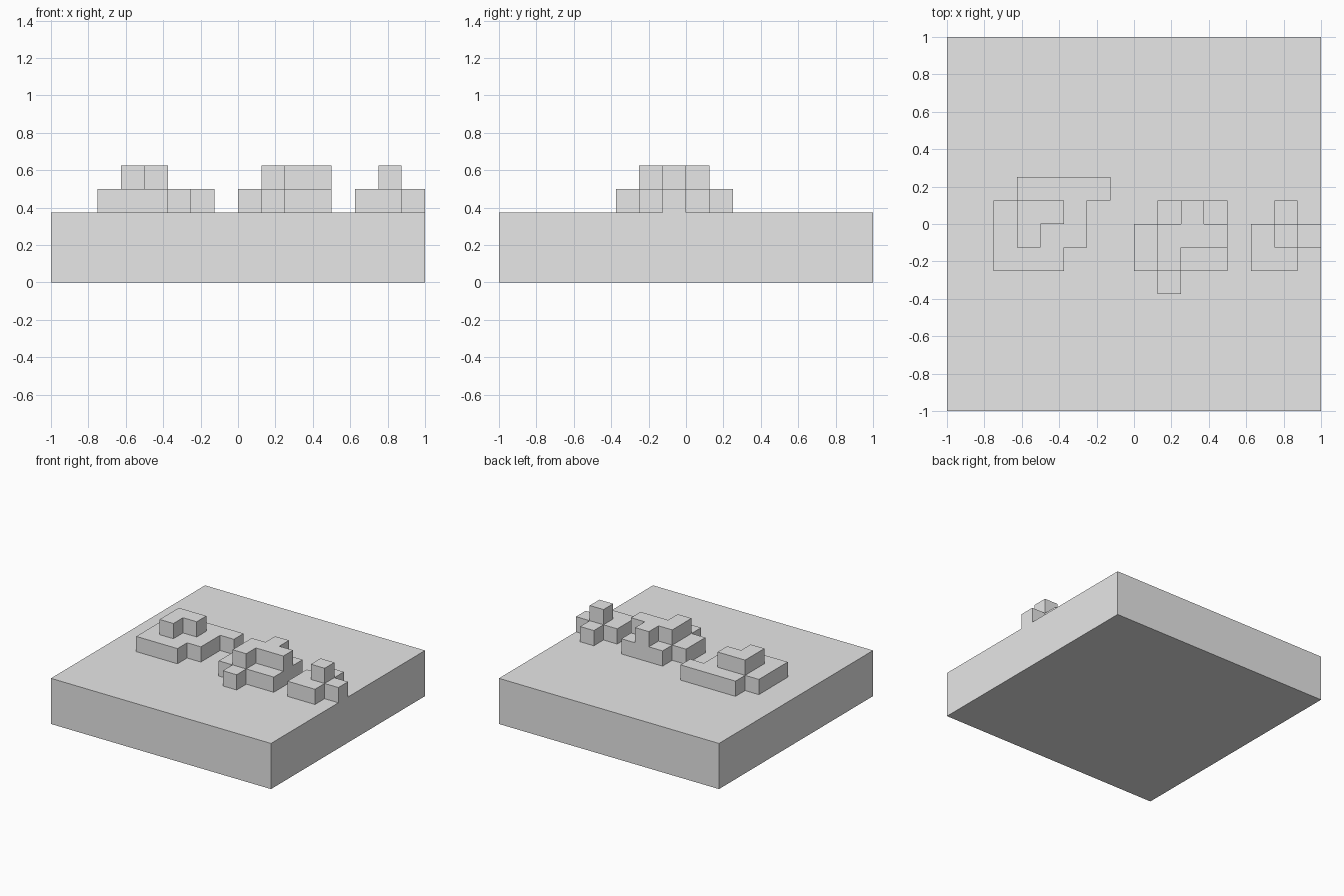
import bpy
import bmesh

cube = bpy.data.objects.get("Cube")
if cube:
    bpy.data.objects.remove(cube, do_unlink=True)

CELL = 0.125      # size of one block
GROUND = 3        # slab height in blocks

# One plain grey for everything
grey = bpy.data.materials.new("plain_grey")
grey.use_nodes = True
colour = (0.8, 0.8, 0.8, 1.0)
grey.diffuse_color = colour
grey.node_tree.nodes["Principled BSDF"].inputs["Base Color"].default_value = colour


def extrude_outline(bm, outline, bottom, height, closed):
    """Raise a counter-clockwise outline (in blocks) into a flat-topped prism."""
    low = [bm.verts.new((x * CELL, y * CELL, bottom * CELL)) for x, y in outline]
    high = [bm.verts.new((x * CELL, y * CELL, (bottom + height) * CELL)) for x, y in outline]
    count = len(outline)
    for i in range(count):
        j = (i + 1) % count
        bm.faces.new((low[i], low[j], high[j], high[i]))
    bm.faces.new(high)
    if closed:
        bm.faces.new(low[::-1])


def add_part(name, outline, bottom, height=1, closed=False):
    mesh = bpy.data.meshes.new(name)
    bm = bmesh.new()
    extrude_outline(bm, outline, bottom, height, closed)
    bm.to_mesh(mesh)
    bm.free()
    mesh.materials.append(grey)
    part = bpy.data.objects.new(name, mesh)
    bpy.context.scene.collection.objects.link(part)


def rect(x1, y1, x2, y2):
    return [(x1, y1), (x2, y1), (x2, y2), (x1, y2)]


# Ground slab
add_part("ground_slab", rect(-8, -8, 8, 8), 0, GROUND, closed=True)

# Stepped mounds: lower tier outline, then upper tier outline
mounds = {
    "west_mound": (
        [(-6, -2), (-3, -2), (-3, -1), (-2, -1), (-2, 1), (-1, 1),
         (-1, 2), (-5, 2), (-5, 1), (-6, 1)],
        [(-5, -1), (-4, -1), (-4, 0), (-3, 0), (-3, 1), (-5, 1)],
    ),
    "middle_mound": (
        [(0, -2), (1, -2), (1, -3), (2, -3), (2, -2), (4, -2),
         (4, 1), (1, 1), (1, 0), (0, 0)],
        [(1, -2), (2, -2), (2, -1), (4, -1), (4, 0), (3, 0),
         (3, 1), (2, 1), (2, 0), (1, 0)],
    ),
    "east_mound": (
        [(5, -2), (7, -2), (7, -1), (8, -1), (8, 0), (7, 0),
         (7, 1), (6, 1), (6, 0), (5, 0)],
        rect(6, -1, 7, 0),
    ),
}
for name, tiers in mounds.items():
    for level, (tier, outline) in enumerate(zip(("lower_tier", "upper_tier"), tiers)):
        add_part(f"{name}_{tier}", outline, GROUND + level)
